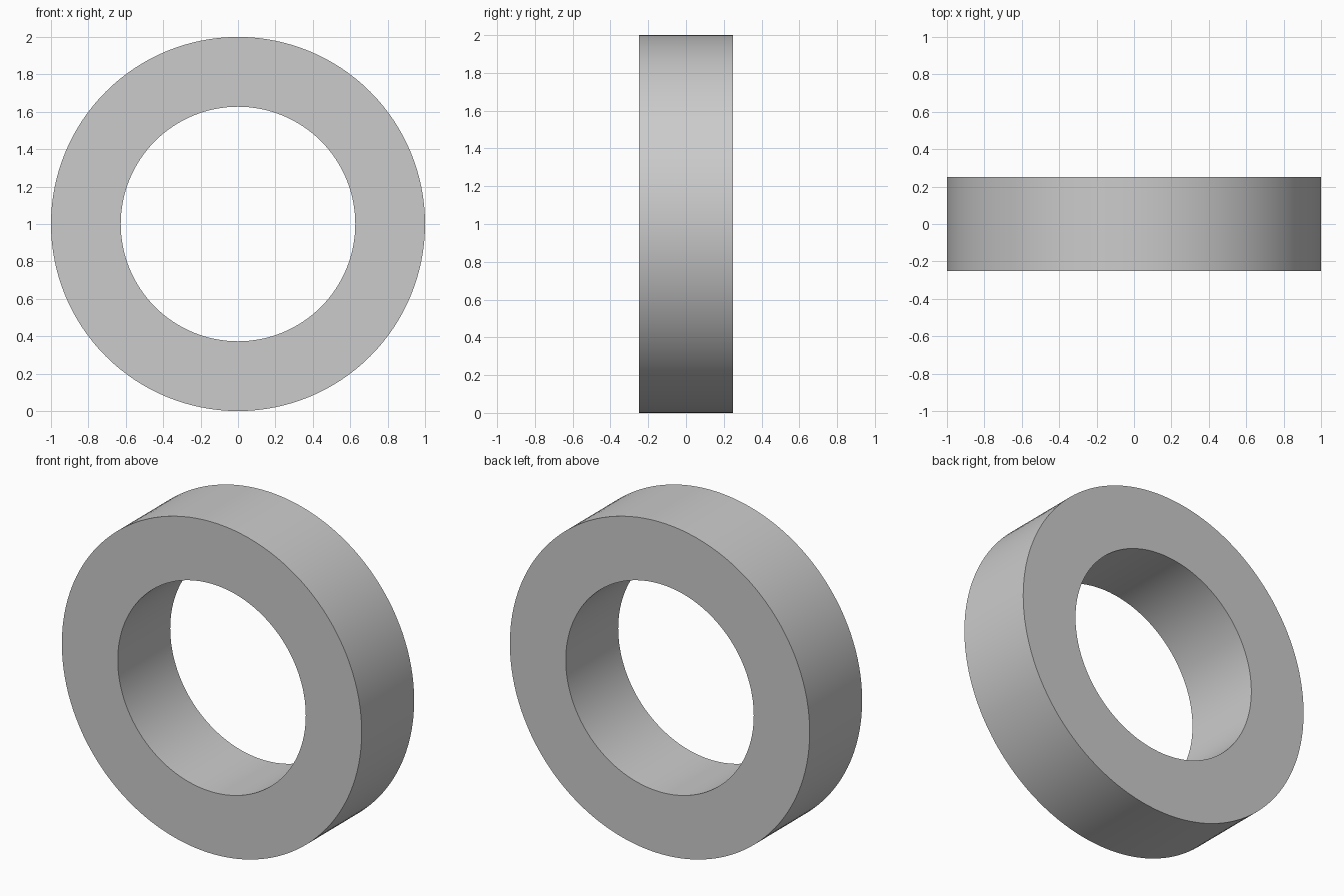
import bpy, bmesh
from math import cos, sin, tau

if "Cube" in bpy.data.objects:
    bpy.data.objects.remove(bpy.data.objects["Cube"])

OUTER, INNER, HALF_WIDTH, SEGMENTS = 1.0, 0.627, 0.25, 128

# Rectangular cross-section (radius, y) swept around the y axis
profile = [(INNER, -HALF_WIDTH), (OUTER, -HALF_WIDTH),
           (OUTER, HALF_WIDTH), (INNER, HALF_WIDTH)]

bm = bmesh.new()
rings = []
for i in range(SEGMENTS):
    a = tau * i / SEGMENTS
    rings.append([bm.verts.new((r * cos(a), y, r * sin(a) + OUTER)) for r, y in profile])
for i in range(SEGMENTS):
    a, b = rings[i], rings[(i + 1) % SEGMENTS]
    for j in range(4):
        k = (j + 1) % 4
        bm.faces.new((a[j], a[k], b[k], b[j]))
bmesh.ops.recalc_face_normals(bm, faces=bm.faces)

mesh = bpy.data.meshes.new("ring")
bm.to_mesh(mesh)
bm.free()
ring = bpy.data.objects.new("ring", mesh)
bpy.context.collection.objects.link(ring)

# Smooth curved walls, sharp rims
bpy.context.view_layer.objects.active = ring
ring.select_set(True)
bpy.ops.object.shade_smooth_by_angle()
